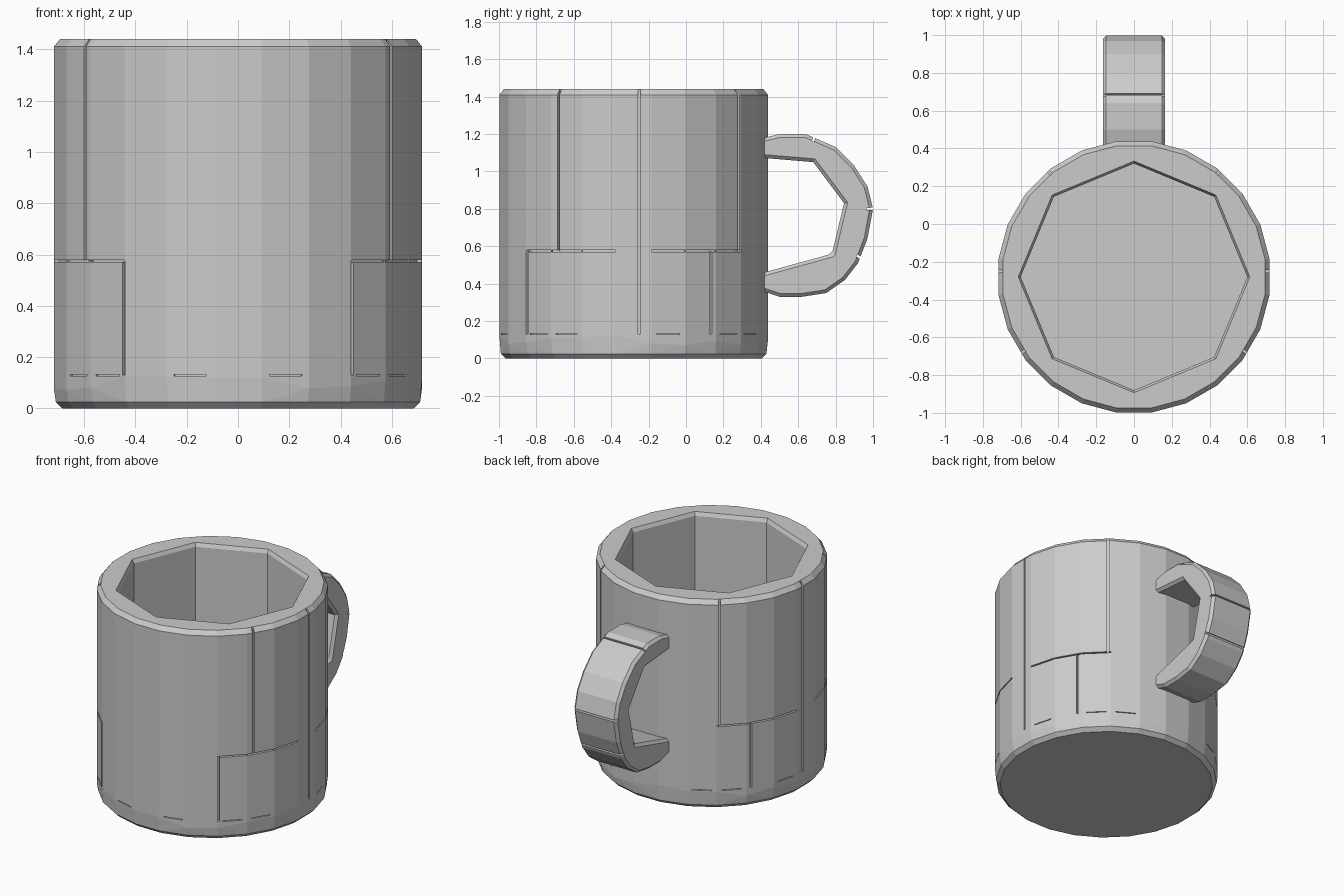
import bpy, bmesh, math, random
from mathutils import Matrix, Vector

random.seed(4)
CY, R, H = -0.28, 0.724, 1.44

cube = bpy.data.objects.get("Cube")
if cube:
    bpy.data.objects.remove(cube, do_unlink=True)

grey = bpy.data.materials.new("plain grey")
grey.use_nodes = True
grey.diffuse_color = (0.6, 0.6, 0.6, 1)
grey.node_tree.nodes["Principled BSDF"].inputs["Base Color"].default_value = (0.6, 0.6, 0.6, 1)


def make_object(name, bm):
    bmesh.ops.recalc_face_normals(bm, faces=bm.faces)
    mesh = bpy.data.meshes.new(name)
    bm.to_mesh(mesh)
    bm.free()
    mesh.materials.append(grey)
    obj = bpy.data.objects.new(name, mesh)
    bpy.context.collection.objects.link(obj)
    return obj


def stack(bm, sides, rings, offset=0.0, wobble=None):
    """Closed prism through (radius, z) rings; one ring may have uneven heights."""
    loops = []
    for i, (r, z) in enumerate(rings):
        loop = []
        for k in range(sides):
            a = math.tau * (k + offset) / sides
            dz = random.uniform(-0.035, 0.035) if i == wobble else 0
            loop.append(bm.verts.new((r * math.cos(a), CY + r * math.sin(a), z + dz)))
        loops.append(loop)
    for low, high in zip(loops, loops[1:]):
        for k in range(sides):
            j = (k + 1) % sides
            bm.faces.new((low[k], low[j], high[j], high[k]))
    bm.faces.new(loops[0][::-1])
    bm.faces.new(loops[-1])


def cut(target, bm):
    """Subtract a temporary shape and bake the result."""
    cutter = make_object("cutter", bm)
    cutter.hide_render = True
    mod = target.modifiers.new("cut", "BOOLEAN")
    mod.operation = "DIFFERENCE"
    mod.solver = "EXACT"
    mod.use_self = True
    mod.object = cutter
    bake(target)
    bpy.data.objects.remove(cutter, do_unlink=True)


def bake(obj):
    bpy.context.view_layer.objects.active = obj
    for mod in list(obj.modifiers):
        bpy.ops.object.modifier_apply(modifier=mod.name)


def add_box(bm, matrix, size):
    bmesh.ops.create_cube(bm, size=1, matrix=matrix @ Matrix.Diagonal((*size, 1)))


def around(degrees, radius, z):
    a = math.radians(degrees)
    place = Matrix.Translation((radius * math.cos(a), CY + radius * math.sin(a), z))
    return place @ Matrix.Rotation(a, 4, "Z")


# Body: faceted cylinder with chamfered foot and rim
bm = bmesh.new()
stack(bm, 24, [(0.69, 0), (0.716, 0.025), (R, 0.1), (R, 1.41), (0.70, H)],
      offset=0.5, wobble=2)
bmesh.ops.triangulate(bm, faces=[f for f in bm.faces if len(f.verts) == 4
                                 and f.calc_center_median().z < 0.08])
body = make_object("mug_body", bm)

# Hollow: eight-sided well with a slim lip chamfer
bm = bmesh.new()
stack(bm, 8, [(0.60, 0.13), (0.60, 1.415), (0.613, H), (0.613, H + 0.1)])
cut(body, bm)

# Plank seams: upright grooves, mirrored left and right
bm = bmesh.new()
for angle, low, high in [(-34, 0.575, 1.5), (-52, 0.13, 0.575), (2.4, 0.13, 1.5),
                         (35, 0.13, 0.575), (51, 0.575, 1.5)]:
    for a in (angle, 180 - angle):
        add_box(bm, around(a, R, (low + high) / 2), (0.055, 0.013, high - low))
cut(body, bm)

# Plank seams: level joints, one shallow slot per facet
bm = bmesh.new()
for angle in (-45, -30, -15, 15, 30, 45):
    for a in (angle, 180 - angle):
        add_box(bm, around(a, 0.718, 0.575), (0.04, 0.186, 0.009))
for angle in (-75, -45, -30, 15, 45, 60):
    for a in (angle, 180 - angle):
        add_box(bm, around(a, 0.718, 0.13), (0.02, 0.13, 0.005))
cut(body, bm)

# Handle: side outline pushed out to its width, with chamfered edges
outer = [(0.38, 1.17), (0.5, 1.2), (0.64, 1.2), (0.8, 1.13), (0.9, 1.03), (0.97, 0.92),
         (1.0, 0.8), (0.97, 0.64), (0.92, 0.51), (0.85, 0.42), (0.75, 0.35),
         (0.62, 0.33), (0.5, 0.33), (0.38, 0.37)]
inner = [(0.38, 0.45), (0.78, 0.56), (0.845, 0.83), (0.68, 1.05), (0.38, 1.075)]
bm = bmesh.new()
face = bm.faces.new([bm.verts.new((-0.165, y, z)) for y, z in outer + inner])
pushed = bmesh.ops.extrude_face_region(bm, geom=[face])
bmesh.ops.translate(bm, vec=(0.33, 0, 0),
                    verts=[g for g in pushed["geom"] if isinstance(g, bmesh.types.BMVert)])
handle = make_object("handle", bm)
bevel = handle.modifiers.new("chamfer", "BEVEL")
bevel.width = 0.018
bevel.segments = 1
bevel.limit_method = "ANGLE"
bevel.angle_limit = math.radians(60)
bake(handle)

# Handle seams: narrow notches across the outside
bm = bmesh.new()
for y, z in [(0.685, 1.18), (0.985, 0.8), (0.93, 0.54)]:
    tilt = math.atan2(z - 0.78, y - 0.55)
    place = Matrix.Translation(Vector((0, y, z))) @ Matrix.Rotation(tilt, 4, "X")
    add_box(bm, place, (0.4, 0.04, 0.012))
cut(handle, bm)
